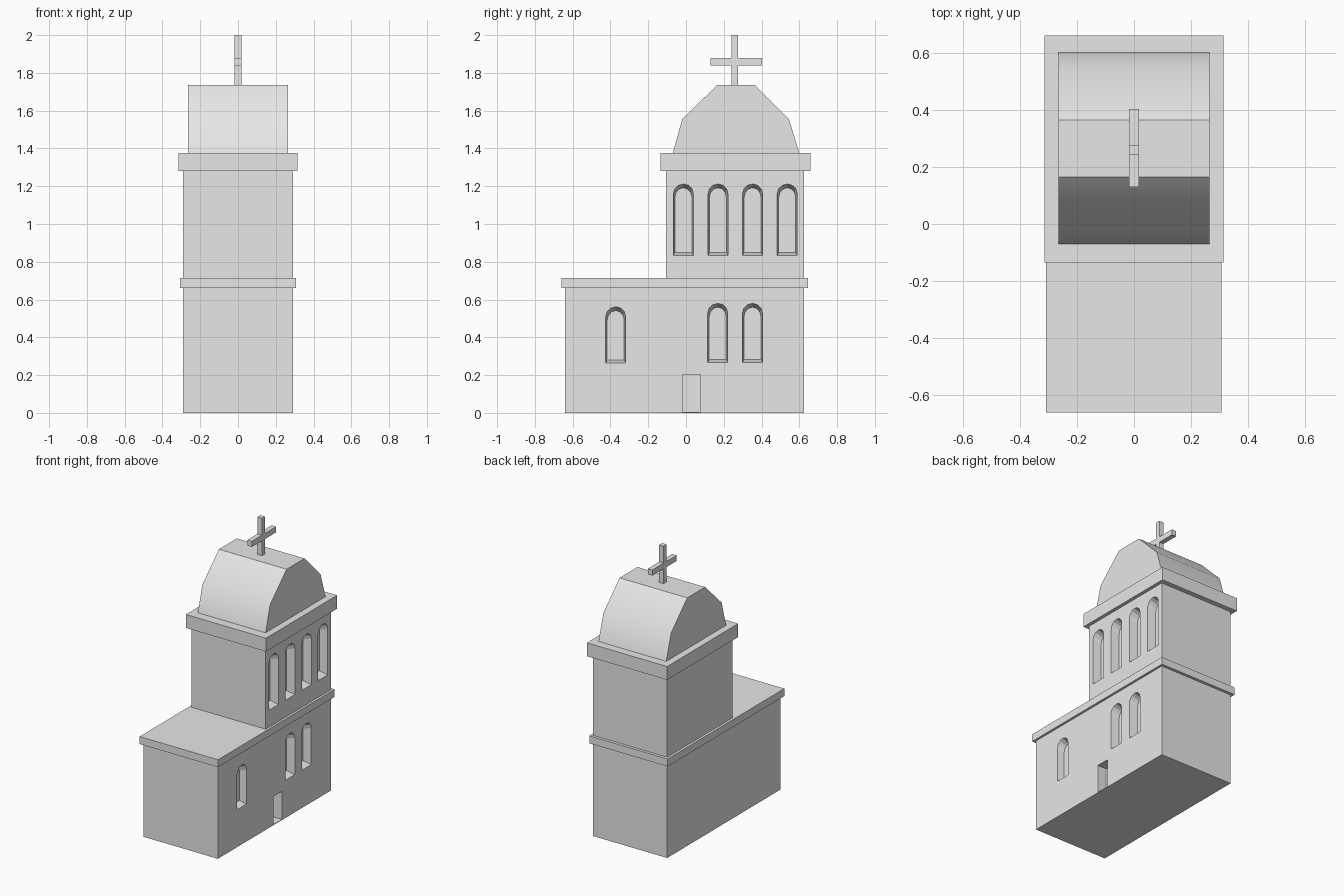
import bpy, bmesh, math

cube = bpy.data.objects.get("Cube")
if cube:
    bpy.data.objects.remove(cube, do_unlink=True)

# One plain stone colour for everything
stone = bpy.data.materials.new("stone_grey")
stone.use_nodes = True
stone.diffuse_color = (0.8, 0.8, 0.8, 1)
stone.node_tree.nodes["Principled BSDF"].inputs["Base Color"].default_value = (0.8, 0.8, 0.8, 1)


def finish(name, bm):
    bmesh.ops.recalc_face_normals(bm, faces=bm.faces)
    mesh = bpy.data.meshes.new(name)
    bm.to_mesh(mesh)
    bm.free()
    mesh.materials.append(stone)
    ob = bpy.data.objects.new(name, mesh)
    bpy.context.collection.objects.link(ob)
    return ob


def loft(bm, rings):
    """Closed solid through rings of equal length."""
    rows = [[bm.verts.new(p) for p in ring] for ring in rings]
    n = len(rows[0])
    for a, b in zip(rows, rows[1:]):
        for i in range(n):
            j = (i + 1) % n
            bm.faces.new((a[i], a[j], b[j], b[i]))
    bm.faces.new(rows[0][::-1])
    bm.faces.new(rows[-1])


def box(name, x0, x1, y0, y1, z0, z1):
    bm = bmesh.new()
    loft(bm, [[(x0, y0, z), (x1, y0, z), (x1, y1, z), (x0, y1, z)] for z in (z0, z1)])
    return finish(name, bm)


def arch(yc, half, z0, z1, x):
    """Round-headed window outline at one depth."""
    rise = 0.052
    pts = [(x, yc - half, z0), (x, yc + half, z0)]
    for i in range(7):
        a = math.pi * i / 6
        pts.append((x, yc + half * math.cos(a), z1 - rise + rise * math.sin(a)))
    return pts


def add_window(bm, yc, z0, z1, face, depth):
    """Niche that narrows slightly towards its back."""
    rings = []
    for t in (-0.2, 1.0):
        rings.append(arch(yc, 0.053 - 0.008 * t, z0 + 0.016 * t, z1 - 0.02 * t, face - depth * t))
    loft(bm, rings)


def carve(body, bm):
    cutter = finish("niche_cutter", bm)
    cutter.hide_render = True
    mod = body.modifiers.new("niches", 'BOOLEAN')
    mod.operation = 'DIFFERENCE'
    mod.solver = 'EXACT'
    mod.object = cutter
    bpy.context.view_layer.objects.active = body
    bpy.ops.object.modifier_apply(modifier=mod.name)
    bpy.data.objects.remove(cutter, do_unlink=True)


# Main hall with three windows and a small doorway on its left side
hall = box("hall", -0.29, 0.29, -0.64, 0.625, 0, 0.66)
bm = bmesh.new()
add_window(bm, -0.372, 0.265, 0.562, 0.29, 0.05)
for yc in (0.168, 0.352):
    add_window(bm, yc, 0.267, 0.58, 0.29, 0.06)
loft(bm, [[(x, -0.018, 0.004), (x, 0.078, 0.004), (x, 0.078, 0.203), (x, -0.018, 0.203)]
          for x in (0.32, 0.22)])
carve(hall, bm)

# Bell tower with four windows
tower = box("tower", -0.29, 0.29, -0.105, 0.625, 0.71, 1.28)
bm = bmesh.new()
for i in range(4):
    add_window(bm, -0.014 + 0.1833 * i, 0.833, 1.212, 0.29, 0.06)
carve(tower, bm)

# Cornice slabs
box("hall_cornice", -0.308, 0.306, -0.66, 0.645, 0.66, 0.713)
box("tower_cornice", -0.314, 0.314, -0.135, 0.66, 1.28, 1.375)

# Bent roof, softly shaded over the lower bend
profile = [(-0.07, 1.375), (-0.02, 1.555), (0.165, 1.735),
           (0.365, 1.735), (0.545, 1.555), (0.6, 1.375)]
bm = bmesh.new()
loft(bm, [[(x, y, z) for y, z in profile] for x in (-0.265, 0.265)])
roof = finish("roof", bm)
for ob in bpy.context.selected_objects:
    ob.select_set(False)
roof.select_set(True)
bpy.context.view_layer.objects.active = roof
bpy.ops.object.shade_smooth_by_angle(angle=math.radians(38))

# Roof cross
box("cross_post", -0.018, 0.018, 0.242, 0.276, 1.73, 2.0)
box("cross_bar", -0.0175, 0.0175, 0.13, 0.402, 1.84, 1.88)
